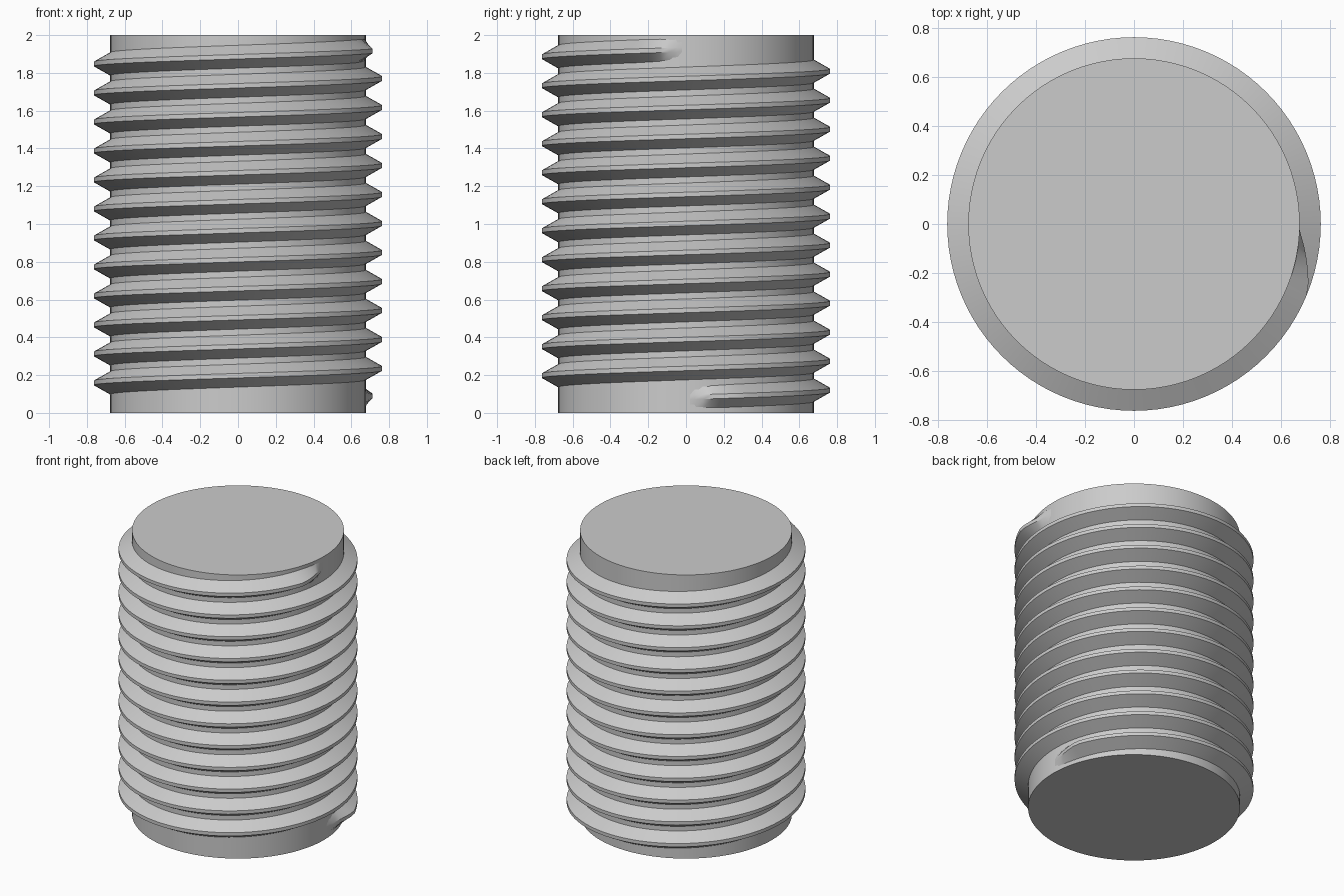
import bpy
import bmesh
from math import cos, sin, pi, radians

cube = bpy.data.objects.get("Cube")
if cube:
    bpy.data.objects.remove(cube, do_unlink=True)

HEIGHT = 2.0
CORE_R, CREST_R, ROOT_R = 0.677, 0.763, 0.671
PITCH, TURNS, START_Z = 0.1535, 12, 0.082
CREST_HALF, ROOT_HALF = 0.012, 0.064
SEGMENTS = 96
TAPER_FROM, TAPER_TO = radians(1), radians(21)

steel = bpy.data.materials.new("light grey steel")
steel.use_nodes = True
grey = (0.6, 0.6, 0.6, 1)
steel.diffuse_color = grey
steel.node_tree.nodes["Principled BSDF"].inputs["Base Color"].default_value = grey


def finish(bm, name):
    bmesh.ops.recalc_face_normals(bm, faces=bm.faces)
    mesh = bpy.data.meshes.new(name)
    bm.to_mesh(mesh)
    bm.free()
    mesh.materials.append(steel)
    obj = bpy.data.objects.new(name, mesh)
    bpy.context.collection.objects.link(obj)
    bpy.ops.object.select_all(action="DESELECT")
    obj.select_set(True)
    bpy.context.view_layer.objects.active = obj
    bpy.ops.object.shade_smooth_by_angle(angle=radians(25))


# Plain cylindrical core
bm = bmesh.new()
bmesh.ops.create_cone(bm, cap_ends=True, segments=SEGMENTS,
                      radius1=CORE_R, radius2=CORE_R, depth=HEIGHT)
bmesh.ops.translate(bm, verts=bm.verts, vec=(0, 0, HEIGHT / 2))
finish(bm, "core")

# Right-handed thread: a trapezoid swept along a helix, fading in and out
bm = bmesh.new()
rings = []
total = TURNS * 2 * pi
for i in range(TURNS * SEGMENTS + 1):
    angle = 2 * pi * i / SEGMENTS
    z = START_Z + PITCH * angle / (2 * pi)
    from_end = min(angle, total - angle)
    fade = min(1, max(0, (from_end - TAPER_FROM) / (TAPER_TO - TAPER_FROM)))
    crest = ROOT_R + (CREST_R - ROOT_R) * fade
    profile = [(ROOT_R, -ROOT_HALF), (crest, -CREST_HALF),
               (crest, CREST_HALF), (ROOT_R, ROOT_HALF)]
    rings.append([bm.verts.new((r * cos(angle), r * sin(angle), z + dz))
                  for r, dz in profile])
for a, b in zip(rings, rings[1:]):
    for k in range(4):
        n = (k + 1) % 4
        bm.faces.new((a[k], b[k], b[n], a[n]))
bm.faces.new(rings[0])
bm.faces.new(rings[-1])
finish(bm, "thread")
